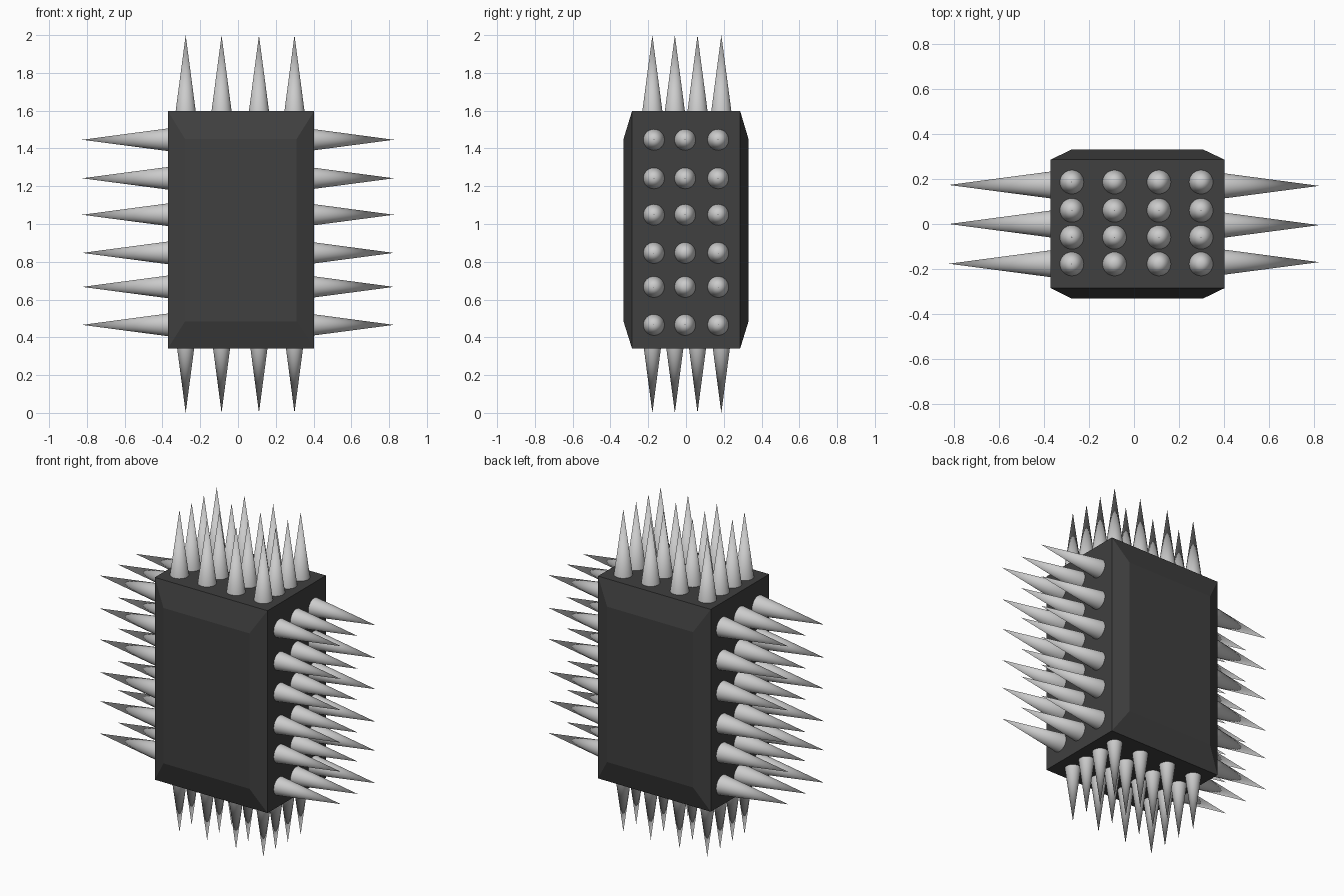
import bpy, bmesh
from mathutils import Vector, Matrix

if "Cube" in bpy.data.objects:
    bpy.data.objects.remove(bpy.data.objects["Cube"])

SLOPE = 0.132   # spike radius per unit of length


def finish(bm, name, smooth=False):
    bmesh.ops.recalc_face_normals(bm, faces=bm.faces)
    mesh = bpy.data.meshes.new(name)
    bm.to_mesh(mesh)
    bm.free()
    for p in mesh.polygons:
        p.use_smooth = smooth and len(p.vertices) == 3
    ob = bpy.data.objects.new(name, mesh)
    bpy.context.collection.objects.link(ob)
    return ob


def spike_bank(name, direction, tips, length):
    """One bank of round spikes pointing along direction, given tip positions."""
    bm = bmesh.new()
    d = Vector(direction)
    rot = d.to_track_quat('Z', 'Y').to_matrix().to_4x4()
    for tip in tips:
        centre = Vector(tip) - d * length / 2
        bmesh.ops.create_cone(bm, cap_ends=True, cap_tris=False, segments=32,
                              radius1=SLOPE * length, radius2=0, depth=length,
                              matrix=Matrix.Translation(centre) @ rot)
    bmesh.ops.remove_doubles(bm, verts=bm.verts, dist=1e-5)
    return finish(bm, name, smooth=True)


# Block body: four rectangular rings along y give the raised, sloped front and back
wide = (-0.371, 0.403, 0.342, 1.597)
inner = (-0.28, 0.31, 0.485, 1.449)
bm = bmesh.new()
rings = []
for y, (x0, x1, z0, z1) in ((-0.331, inner), (-0.286, wide), (0.287, wide), (0.331, inner)):
    rings.append([bm.verts.new(c) for c in ((x0, y, z0), (x1, y, z0), (x1, y, z1), (x0, y, z1))])
for a, b in zip(rings, rings[1:]):
    for i in range(4):
        j = (i + 1) % 4
        bm.faces.new((a[i], a[j], b[j], b[i]))
bm.faces.new(rings[0])
bm.faces.new(rings[-1])
body = finish(bm, "block_body")
dark = bpy.data.materials.new("dark_grey")
dark.diffuse_color = (0.05, 0.05, 0.05, 1)
dark.use_nodes = True
dark.node_tree.nodes["Principled BSDF"].inputs["Base Color"].default_value = dark.diffuse_color
body.data.materials.append(dark)

# Spikes on top and underneath
xs = (-0.277, -0.087, 0.111, 0.299)
ys = (-0.178, -0.059, 0.061, 0.187)
spike_bank("top_spikes", (0, 0, 1), [(x, y, 2.0) for x in xs for y in ys], 0.42)
spike_bank("bottom_spikes", (0, 0, -1), [(x, y, 0.0) for x in xs for y in ys], 0.36)

# Spikes on the left and right sides
zs = (0.466, 0.667, 0.847, 1.049, 1.242, 1.446)
spike_bank("right_spikes", (1, 0, 0),
           [(0.825, y, z) for y in (-0.17, -0.005, 0.17) for z in zs], 0.44)
spike_bank("left_spikes", (-1, 0, 0),
           [(-0.825, y, z) for y in (-0.177, 0.0, 0.174) for z in zs], 0.475)
